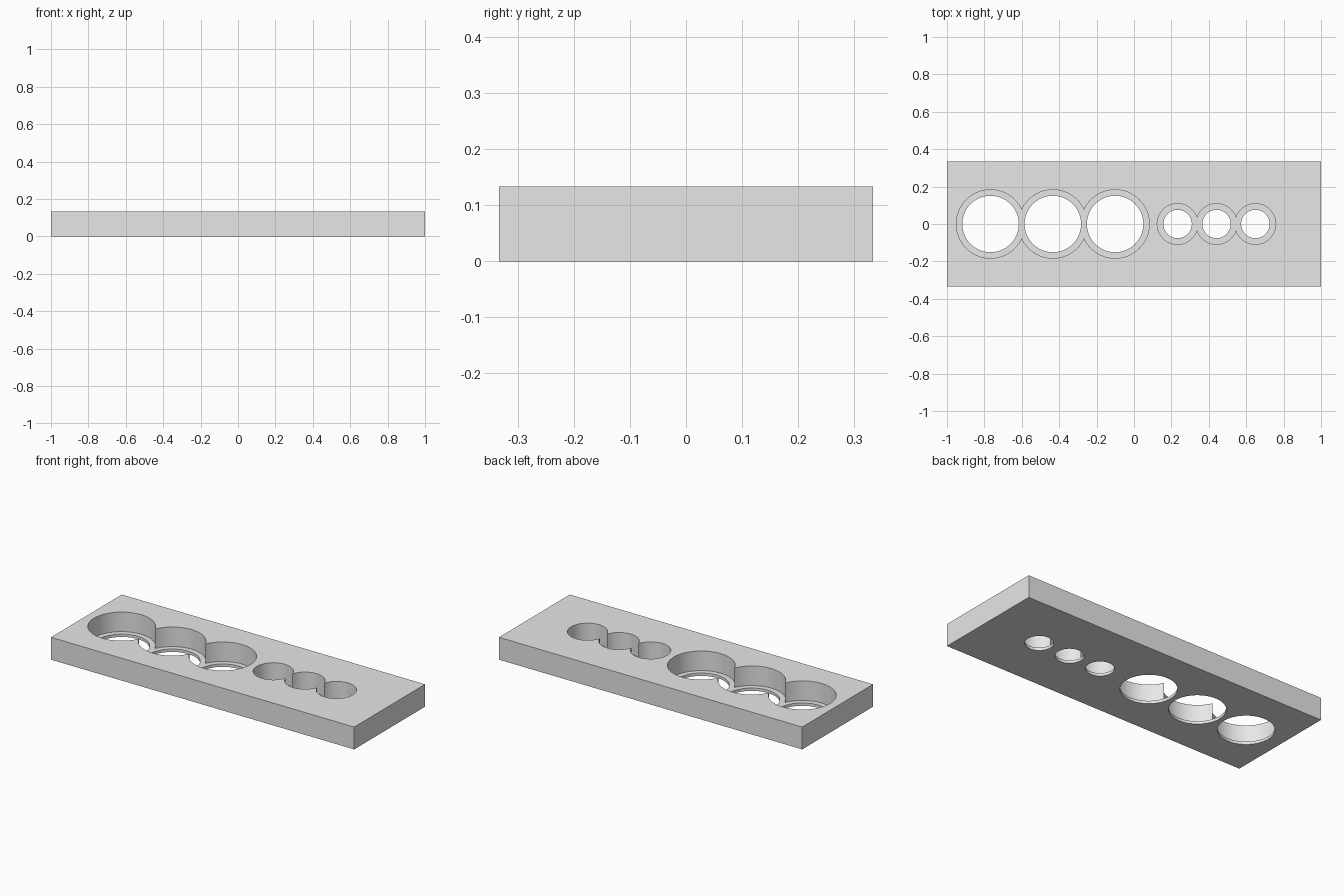
import bpy
import bmesh
from math import radians
from mathutils import Matrix

default = bpy.data.objects.get("Cube")
if default:
    bpy.data.objects.remove(default, do_unlink=True)

LENGTH, WIDTH, HEIGHT = 2.0, 0.667, 0.1333
LIP = 0.0167  # thickness of the ledge left under each recess

# Material
grey = bpy.data.materials.new("plain grey")
grey.use_nodes = True
colour = (0.8, 0.8, 0.8, 1.0)
grey.diffuse_color = colour
grey.node_tree.nodes["Principled BSDF"].inputs["Base Color"].default_value = colour


def add_object(name, bm):
    mesh = bpy.data.meshes.new(name)
    bm.to_mesh(mesh)
    bm.free()
    mesh.materials.append(grey)
    obj = bpy.data.objects.new(name, mesh)
    bpy.context.collection.objects.link(obj)
    return obj


def cylinder(name, x, radius, bottom, top):
    bm = bmesh.new()
    bmesh.ops.create_cone(
        bm, cap_ends=True, segments=64, radius1=radius, radius2=radius,
        depth=top - bottom,
        matrix=Matrix.Translation((x, 0, (top + bottom) / 2)))
    return add_object(name, bm)


def cut(target, cutter):
    """Subtract the cutter, apply the result and discard the cutter."""
    cutter.hide_render = True
    mod = target.modifiers.new("cut", "BOOLEAN")
    mod.operation = "DIFFERENCE"
    mod.solver = "EXACT"
    mod.object = cutter
    bpy.ops.object.modifier_apply(modifier=mod.name)
    bpy.data.objects.remove(cutter, do_unlink=True)


# Rectangular plate
bm = bmesh.new()
bmesh.ops.create_cube(bm, size=1)
bmesh.ops.scale(bm, vec=(LENGTH, WIDTH, HEIGHT), verts=bm.verts)
bmesh.ops.translate(bm, vec=(0, 0, HEIGHT / 2), verts=bm.verts)
plate = add_object("holder_plate", bm)
bpy.context.view_layer.objects.active = plate
plate.select_set(True)

# Rows of stepped holes: first centre, spacing, recess radius, bore radius
rows = {
    "large": (-0.767, 0.333, 0.183, 0.151),
    "small": (0.233, 0.208, 0.109, 0.076),
}
for size, (start, spacing, recess, bore) in rows.items():
    centres = [start + i * spacing for i in range(3)]
    # Overlapping recesses from the top
    for x in centres:
        cut(plate, cylinder(size + "_recess_cutter", x, recess, LIP, HEIGHT + 0.1))
    # Narrower bores through the ledge
    for x in centres:
        cut(plate, cylinder(size + "_bore_cutter", x, bore, -0.1, HEIGHT + 0.2))

# Smooth hole walls, sharp rims
bpy.ops.object.shade_smooth_by_angle(angle=radians(30))
